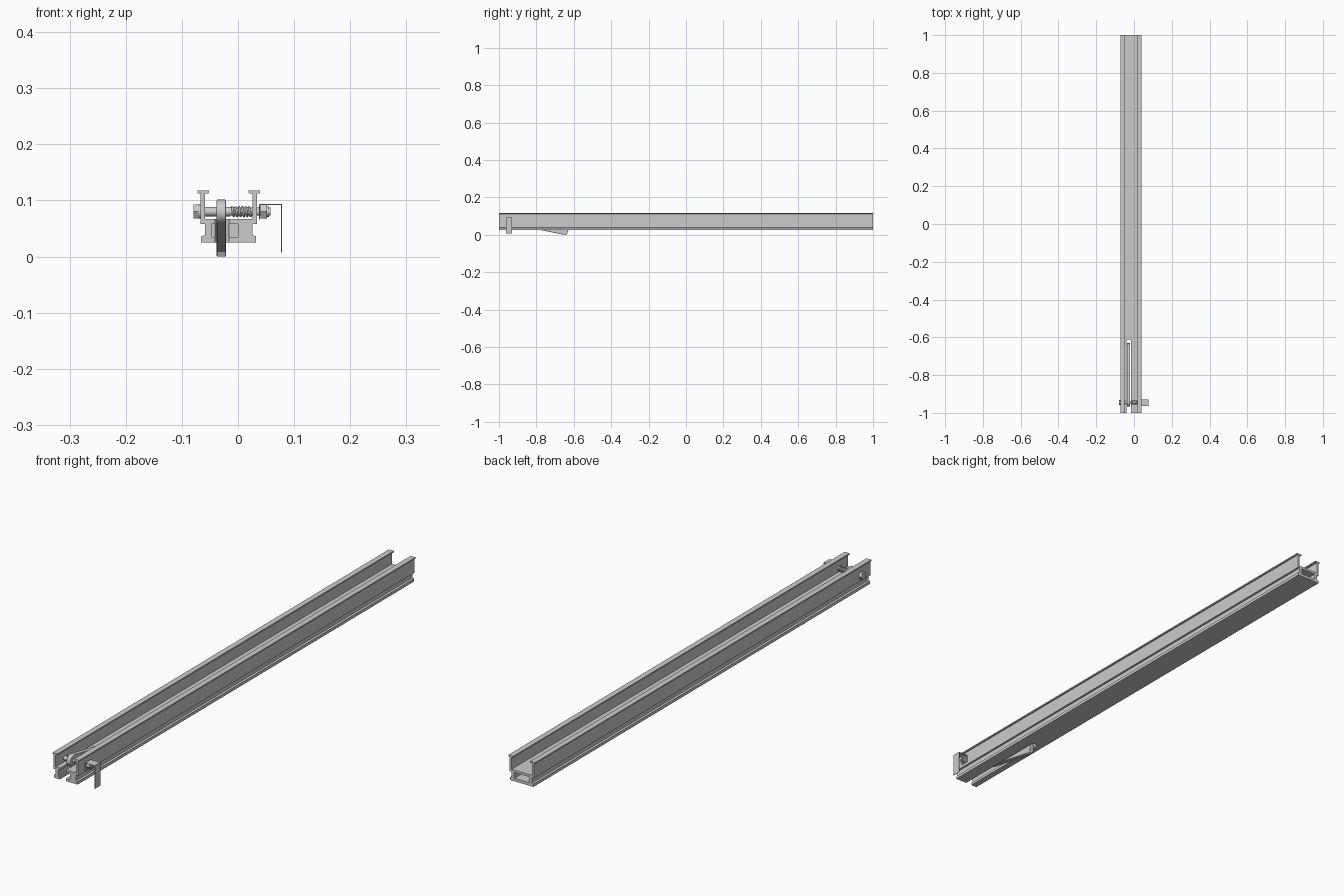
import bpy, bmesh, math
from mathutils import Vector

if "Cube" in bpy.data.objects:
    bpy.data.objects.remove(bpy.data.objects["Cube"])

CX = -0.0165           # centre line of the rail
PY, PZ = -0.945, 0.08  # pivot bolt axis


def prism(name, pts, a, b, axis):
    """Extrude a closed 2D profile from a to b along 'x' (pts=y,z), 'y' (pts=x,z) or 'z' (pts=x,y)."""
    put = {'x': lambda p, t: (t, p[0], p[1]),
           'y': lambda p, t: (p[0], t, p[1]),
           'z': lambda p, t: (p[0], p[1], t)}[axis]
    bm = bmesh.new()
    lo = [bm.verts.new(put(p, a)) for p in pts]
    hi = [bm.verts.new(put(p, b)) for p in pts]
    n = len(pts)
    bm.faces.new(lo)
    bm.faces.new(hi[::-1])
    for i in range(n):
        bm.faces.new((lo[i], hi[i], hi[(i + 1) % n], lo[(i + 1) % n]))
    bmesh.ops.recalc_face_normals(bm, faces=bm.faces)
    me = bpy.data.meshes.new(name)
    bm.to_mesh(me)
    bm.free()
    ob = bpy.data.objects.new(name, me)
    bpy.context.collection.objects.link(ob)
    return ob


def rect(x0, x1, y0, y1):
    return [(x0, y0), (x1, y0), (x1, y1), (x0, y1)]


def arc(cx, cy, r, a0, a1, n):
    return [(cx + r * math.cos(math.radians(a0 + (a1 - a0) * i / n)),
             cy + r * math.sin(math.radians(a0 + (a1 - a0) * i / n))) for i in range(n + 1)]


def disc(name, r, x0, x1, sides=32):
    ob = prism(name, arc(PY, PZ, r, 0, 360, sides)[:-1], x0, x1, 'x')
    if sides > 8:
        smooth(ob)
    return ob


def smooth(ob):
    bpy.ops.object.select_all(action='DESELECT')
    ob.select_set(True)
    bpy.context.view_layer.objects.active = ob
    bpy.ops.object.shade_smooth_by_angle(angle=math.radians(35))


def cut(ob, cutter):
    m = ob.modifiers.new("cut", 'BOOLEAN')
    m.operation, m.solver, m.object = 'DIFFERENCE', 'EXACT', cutter
    bpy.context.view_layer.objects.active = ob
    bpy.ops.object.modifier_apply(modifier=m.name)
    bpy.data.objects.remove(cutter)


# rail: right half of the cross-section, mirrored about its centre line
half = [(0.049, 0.025), (0.049, 0.036), (0.0425, 0.038), (0.0425, 0.058),
        (0.0505, 0.058), (0.0505, 0.112), (0.0555, 0.113), (0.0555, 0.118),
        (0.035, 0.118), (0.035, 0.113), (0.0425, 0.112), (0.0425, 0.067)]
profile = [(CX + x, z) for x, z in half] + [(CX - x, z) for x, z in reversed(half)]
rail = prism("rail", profile, -1, 1, 'y')

# hollow core, front pocket, through slot for the lever, bolt hole
cut(rail, prism("core_cutter", rect(CX - 0.031, CX + 0.031, 0.036, 0.058), -0.55, 1.1, 'y'))
cut(rail, prism("pocket_cutter", rect(-0.047, 0.0, 0.035, 0.058), -1.1, -0.62, 'y'))
slot = [(-0.041, -1.1), (-0.016, -1.1)] + arc(-0.0285, -0.623, 0.0125, 0, 180, 12)
cut(rail, prism("slot_cutter", slot, 0, 0.09, 'z'))
cut(rail, disc("hole_cutter", 0.0075, -0.1, 0.1))

# slanted lever with a rounded pivot end
lever_pts = arc(PY, PZ, 0.0215, 80, 260, 16) + [(-0.648, 0.0), (-0.637, 0.003),
                                              (-0.629, 0.022), (-0.636, 0.044)]
lever = prism("lever", lever_pts, -0.038, -0.021, 'x')
bev = lever.modifiers.new("bevel", 'BEVEL')
bev.width, bev.segments, bev.limit_method = 0.0015, 2, 'ANGLE'
bev.angle_limit = math.radians(40)
smooth(lever)

# pivot bolt, head, nut, washers and sleeve
disc("bolt_shaft", 0.007, -0.07, 0.058)
disc("bolt_head", 0.0145, -0.079, -0.070, 6)
disc("head_washer", 0.0125, -0.070, -0.067)
disc("lock_nut", 0.0145, 0.040, 0.052, 6)
disc("nut_collar", 0.0095, 0.052, 0.055)
disc("left_spacer", 0.0082, -0.059, -0.038)
disc("right_spacer", 0.0082, -0.021, -0.013)

# coil spring around the bolt
turns, steps = 6, 20
cu = bpy.data.curves.new("spring", 'CURVE')
cu.dimensions = '3D'
cu.bevel_depth, cu.bevel_resolution = 0.0019, 2
sp = cu.splines.new('POLY')
sp.points.add(turns * steps)
for i, p in enumerate(sp.points):
    a = 2 * math.pi * i / steps
    p.co = (-0.012 + 0.036 * i / (turns * steps),
            PY + 0.0082 * math.cos(a), PZ + 0.0082 * math.sin(a), 1)
spring = bpy.data.objects.new("spring", cu)
bpy.context.collection.objects.link(spring)

# bent sheet bracket clamped under the nut
t = 0.0018
bracket = [(0.0375, 0.066), (0.0375, 0.094), (0.078, 0.094), (0.078, 0.007),
           (0.078 - t, 0.007), (0.078 - t, 0.094 - t), (0.0375 + t, 0.094 - t), (0.0375 + t, 0.066)]
prism("bracket", bracket, -0.963, -0.930, 'y')
